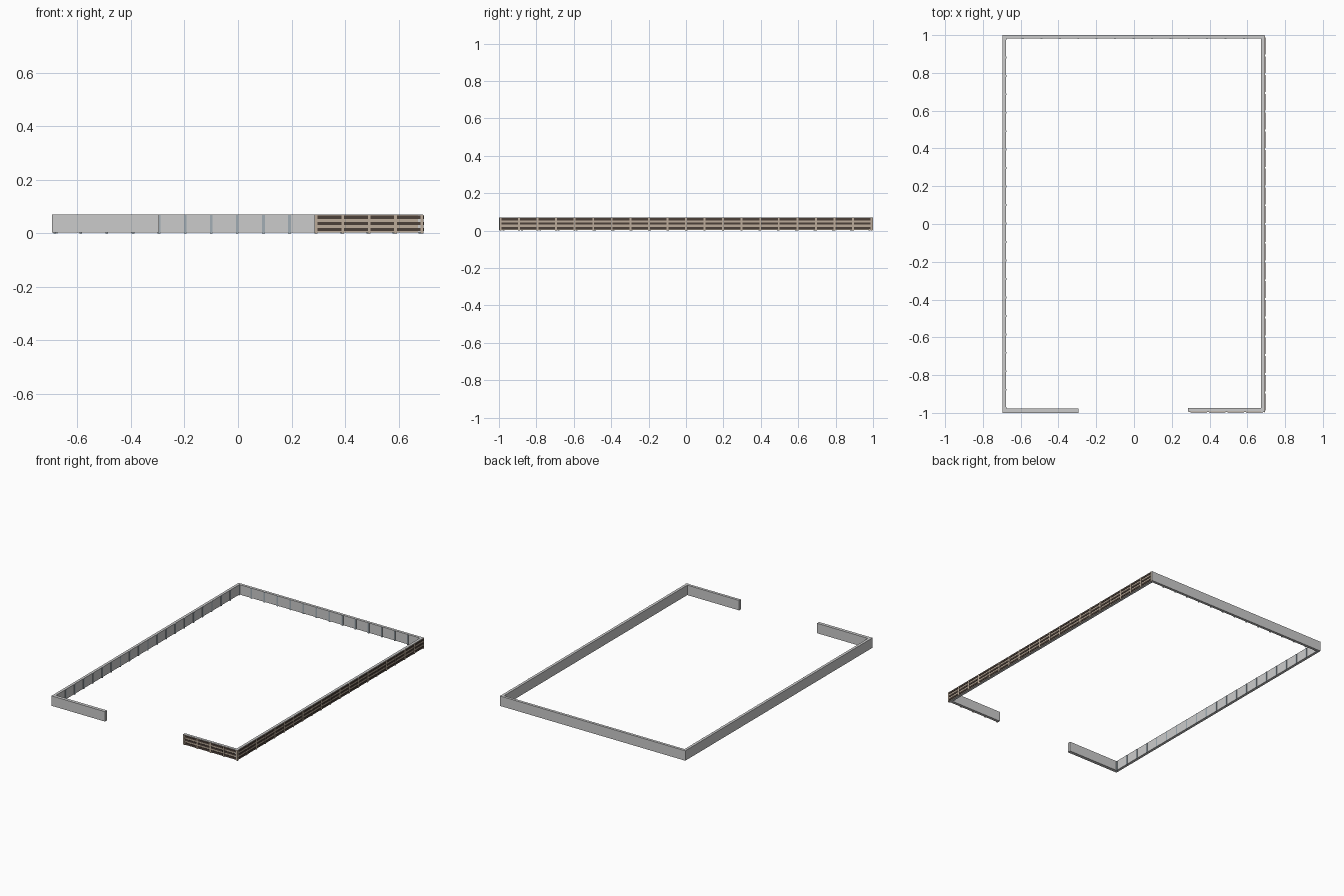
import bpy, bmesh
from mathutils import Matrix, Vector

if "Cube" in bpy.data.objects:
    bpy.data.objects.remove(bpy.data.objects["Cube"])

H = 0.07       # wall height
BASE = 0.003   # panels float slightly above the post feet
T = 0.018      # wall thickness
STEP = 0.1     # panel spacing


def colour(name, rgb):
    m = bpy.data.materials.new(name)
    m.diffuse_color = (*rgb, 1)
    m.use_nodes = True
    m.node_tree.nodes["Principled BSDF"].inputs["Base Color"].default_value = m.diffuse_color
    return m


BEIGE = colour("beige_trim", (0.50, 0.41, 0.32))
BROWN = colour("dark_brown", (0.07, 0.05, 0.04))
BLUE = colour("blue_grey", (0.36, 0.42, 0.46))


def boxes(name, ranges, mat=None):
    """One object made of axis-aligned boxes given as (min, max) corners."""
    bm = bmesh.new()
    for lo, hi in ranges:
        lo, hi = Vector(lo), Vector(hi)
        m = Matrix.Translation((lo + hi) / 2) @ Matrix.Diagonal((*(hi - lo), 1))
        bmesh.ops.create_cube(bm, size=1, matrix=m)
    me = bpy.data.meshes.new(name)
    bm.to_mesh(me)
    bm.free()
    if mat:
        me.materials.append(mat)
    ob = bpy.data.objects.new(name, me)
    bpy.context.collection.objects.link(ob)


def trim(name, axis, face, start, end, slats):
    """Posts, and optionally slats, on a wall face looking along +x or -y."""
    def box(a0, a1, depth, z0, z1):
        if axis == "y":
            return (face - 0.001, a0, z0), (face + depth, a1, z1)
        return (a0, face - depth, z0), (a1, face + 0.001, z1)

    count = round((end - start) / STEP)
    step = (end - start - 0.01) / count
    posts = [start + i * step for i in range(count + 1)]
    boxes(name + "_posts", [box(p, p + 0.01, 0.003, 0, H - 0.001) for p in posts],
          BEIGE if slats else BLUE)
    if slats:
        boxes(name + "_backing", [box(start, end, 0.001, BASE, H - 0.002)], BEIGE)
        boxes(name + "_slats",
              [box(p + 0.01, p + step, 0.004, z, z + 0.012)
               for p in posts[:-1] for z in (0.008, 0.031, 0.054)], BROWN)


# Plain wall bodies
boxes("left_wall", [((-0.695, -1, BASE), (-0.695 + T, 1, H))])
boxes("right_wall", [((0.691 - T, -0.995, BASE), (0.691, 1, H))])
boxes("back_wall", [((-0.695 + T, 1 - T, BASE), (0.691 - T, 1, H))])
boxes("front_left_wall", [((-0.695 + T, -1, BASE), (-0.295, -1 + T + 0.004, H))])
boxes("front_right_wall", [((0.285, -0.993, BASE), (0.691 - T, -0.993 + T, H))])

# Slatted outer faces
trim("right_outer", "y", 0.691, -0.997, 0.997, True)
trim("front_right_outer", "x", -0.993, 0.288, 0.692, True)

# Posts on the inner faces
trim("left_inner", "y", -0.695 + T, -0.98, 0.985, False)
trim("back_inner", "x", 1 - T, -0.69, 0.685, False)
